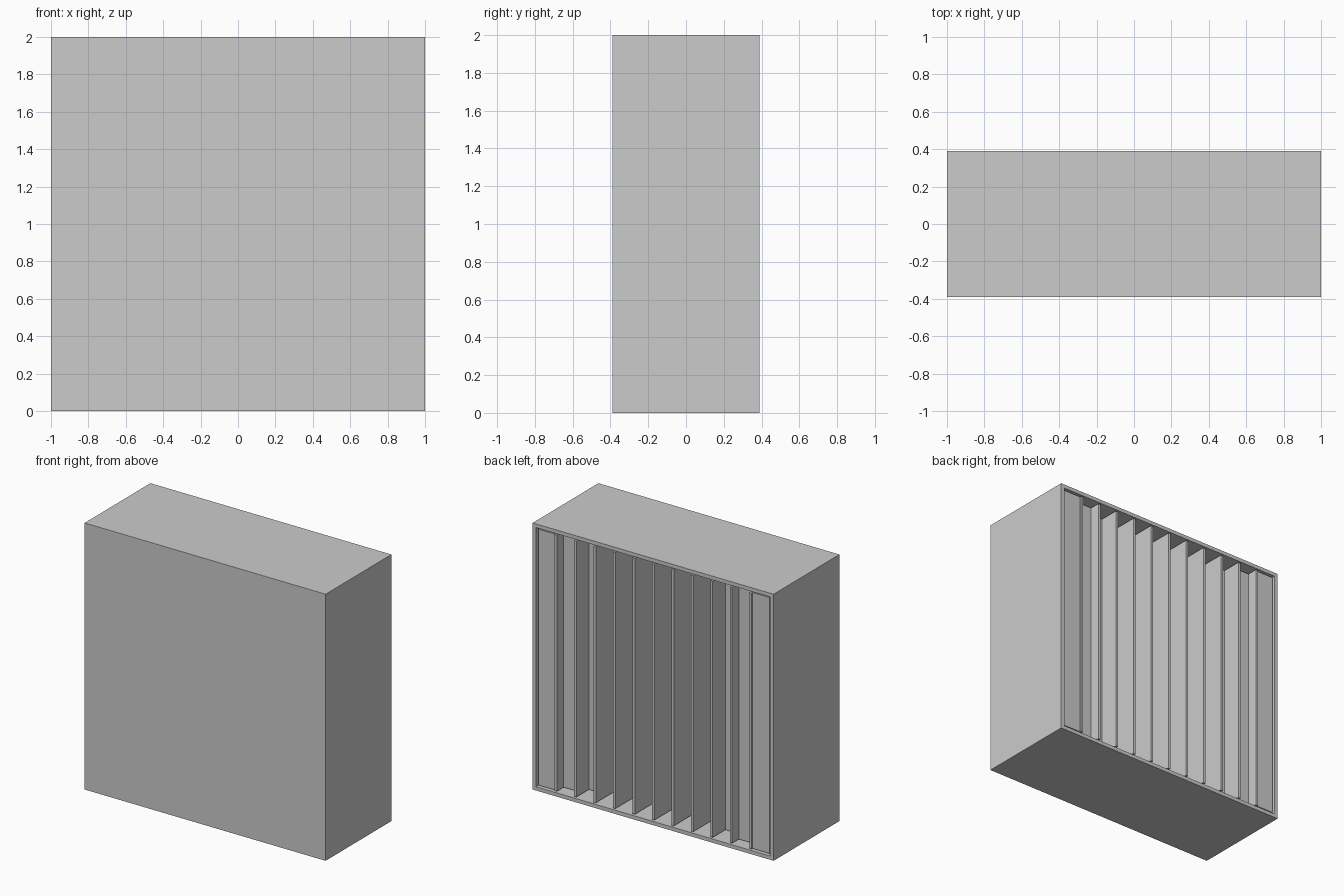
import bpy, bmesh
from mathutils import Vector

if "Cube" in bpy.data.objects:
    bpy.data.objects.remove(bpy.data.objects["Cube"])

W, D, H = 2.0, 0.78, 2.0      # outer size
RIM, FIN = 0.04, 0.02         # frame board and fin thickness
COLS = 12
CELL = (W - 2 * RIM - (COLS - 1) * FIN) / COLS
BACK, FRONT = D / 2, -D / 2


def box(name, x0, x1, y0, y1, z0, z1):
    mesh = bpy.data.meshes.new(name)
    bm = bmesh.new()
    bmesh.ops.create_cube(bm, size=1)
    size = Vector((x1 - x0, y1 - y0, z1 - z0))
    mid = Vector((x0 + x1, y0 + y1, z0 + z1)) / 2
    for v in bm.verts:
        v.co = Vector(a * b for a, b in zip(v.co, size)) + mid
    bm.to_mesh(mesh)
    bm.free()
    obj = bpy.data.objects.new(name, mesh)
    bpy.context.collection.objects.link(obj)
    return obj


# Outer case: one block with a shallow-walled cavity open to the back
case = box("case", -W / 2, W / 2, FRONT, BACK, 0, H)
bm = bmesh.new()
bm.from_mesh(case.data)
bm.normal_update()
back = [f for f in bm.faces if f.normal.y > 0.9]
bmesh.ops.inset_region(bm, faces=back, thickness=RIM)
# push the inset face in to leave the front panel
for v in back[0].verts:
    v.co.y = BACK
res = bmesh.ops.extrude_discrete_faces(bm, faces=back)
for v in res["faces"][0].verts:
    v.co.y = FRONT + RIM
bm.normal_update()
bm.to_mesh(case.data)
bm.free()

# Wells of mirrored stepped depth, separated by thin fins
half = [0, 1, 2, 4, 8, 5]
steps = half + half[::-1]
x = -W / 2 + RIM
for i, s in enumerate(steps):
    depth = 0.01 + 0.07 * s
    box(f"well_bottom_{i + 1}", x, x + CELL, FRONT + RIM, BACK - depth, RIM, H - RIM)
    x += CELL
    if i < COLS - 1:
        box(f"fin_{i + 1}", x, x + FIN, FRONT + RIM, BACK, RIM, H - RIM)
        x += FIN
